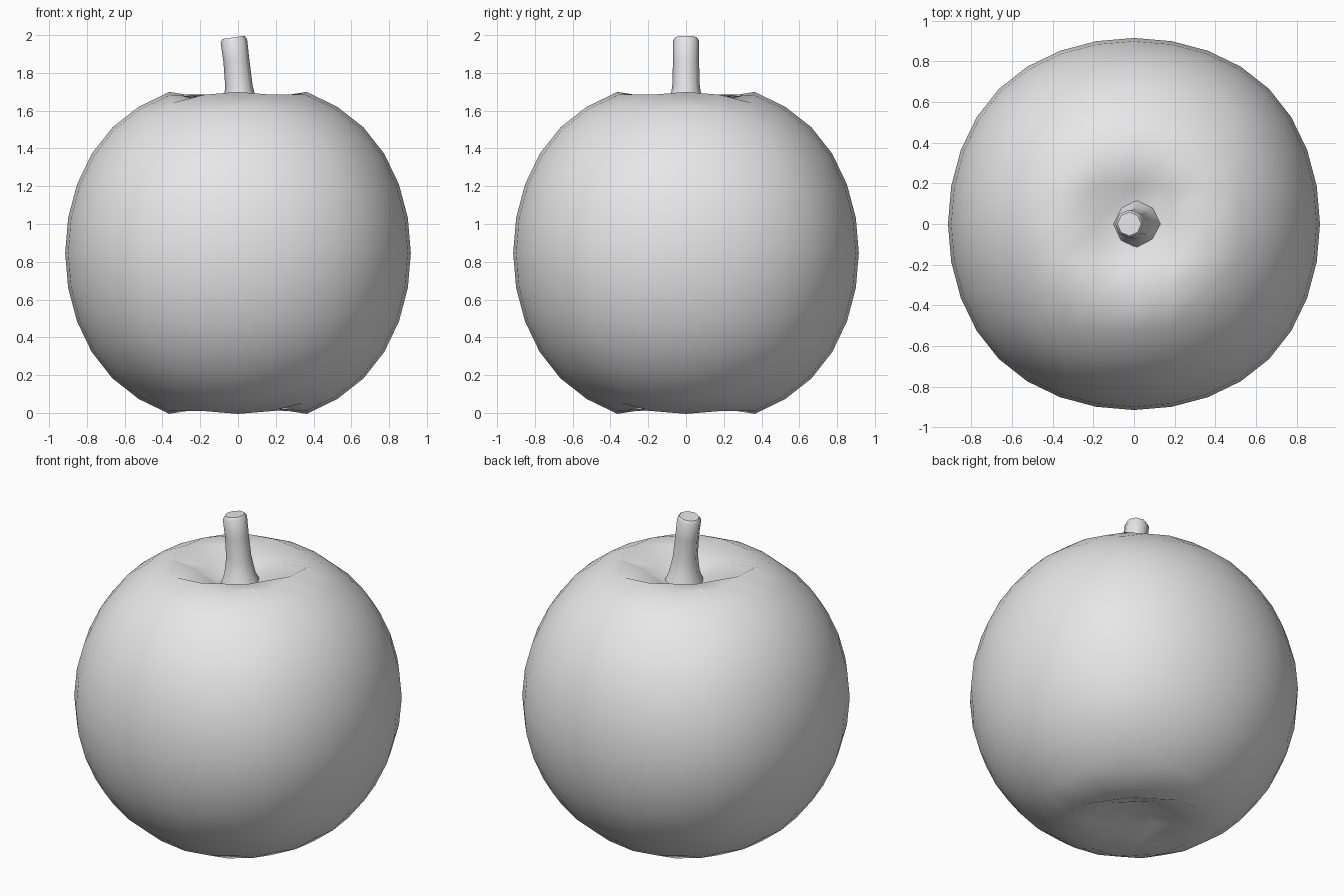
import bpy, bmesh, math
from mathutils import Vector

cube = bpy.data.objects.get("Cube")
if cube:
    bpy.data.objects.remove(cube, do_unlink=True)

grey = bpy.data.materials.new("plain grey")
grey.use_nodes = True
grey.diffuse_color = (0.8, 0.8, 0.8, 1)
grey.node_tree.nodes["Principled BSDF"].inputs["Base Color"].default_value = (0.8, 0.8, 0.8, 1)

CENTRE_Z = 0.847
RADIUS = 0.915


def finish(obj):
    obj.data.materials.clear()
    obj.data.materials.append(grey)
    bpy.ops.object.select_all(action='DESELECT')
    obj.select_set(True)
    bpy.context.view_layer.objects.active = obj
    bpy.ops.object.shade_smooth()


# Fruit body: a rounded cube with a dimple pressed into each end
bpy.ops.mesh.primitive_cube_add(size=2)
body = bpy.context.object
body.name = "fruit_body"
body.data.name = "fruit_body"
rounding = body.modifiers.new("rounding", 'SUBSURF')
rounding.levels = rounding.render_levels = 3
bpy.ops.object.modifier_apply(modifier=rounding.name)

bm = bmesh.new()
bm.from_mesh(body.data)
size = RADIUS / max(v.co.x for v in bm.verts)
bmesh.ops.scale(bm, vec=(size,) * 3, verts=bm.verts)
for v in bm.verts:
    r = math.hypot(v.co.x, v.co.y)
    if max(abs(v.co.x), abs(v.co.y)) < 0.28 and abs(v.co.z) > 0.5:
        top = v.co.z > 0
        if r < 0.05:
            depth = 0.25 if top else 0.2
        elif r < 0.23:
            depth = 0.14 if top else 0.12
        else:
            depth = 0.06
        v.co.z -= math.copysign(depth, v.co.z)
bmesh.ops.translate(bm, vec=(0, 0, CENTRE_Z), verts=bm.verts)
bm.to_mesh(body.data)
bm.free()
finish(body)

# Stem: eight-sided rings, flared at the root and leaning left at the tip
# ring: centre x, height, radius, tilt
rings = [(0.02, 1.54, 0.13, 0), (0.013, 1.63, 0.09, 0), (0.005, 1.73, 0.073, 0),
         (-0.008, 1.86, 0.069, 0.06), (-0.022, 1.97, 0.07, 0.14),
         (-0.023, 1.988, 0.058, 0.14)]
SIDES = 8
bm = bmesh.new()
loops = []
for cx, z, radius, tilt in rings:
    loop = []
    for i in range(SIDES):
        a = math.tau * i / SIDES
        x, y = radius * math.cos(a), radius * math.sin(a)
        loop.append(bm.verts.new(Vector((cx + x, y, z + x * tilt))))
    loops.append(loop)
for low, high in zip(loops, loops[1:]):
    for i in range(SIDES):
        j = (i + 1) % SIDES
        bm.faces.new((low[i], low[j], high[j], high[i]))
bm.faces.new(loops[-1])
bm.faces.new(reversed(loops[0]))
mesh = bpy.data.meshes.new("stem")
bm.to_mesh(mesh)
bm.free()
stem = bpy.data.objects.new("stem", mesh)
bpy.context.collection.objects.link(stem)
finish(stem)
bpy.ops.object.shade_smooth_by_angle(angle=math.radians(50))
